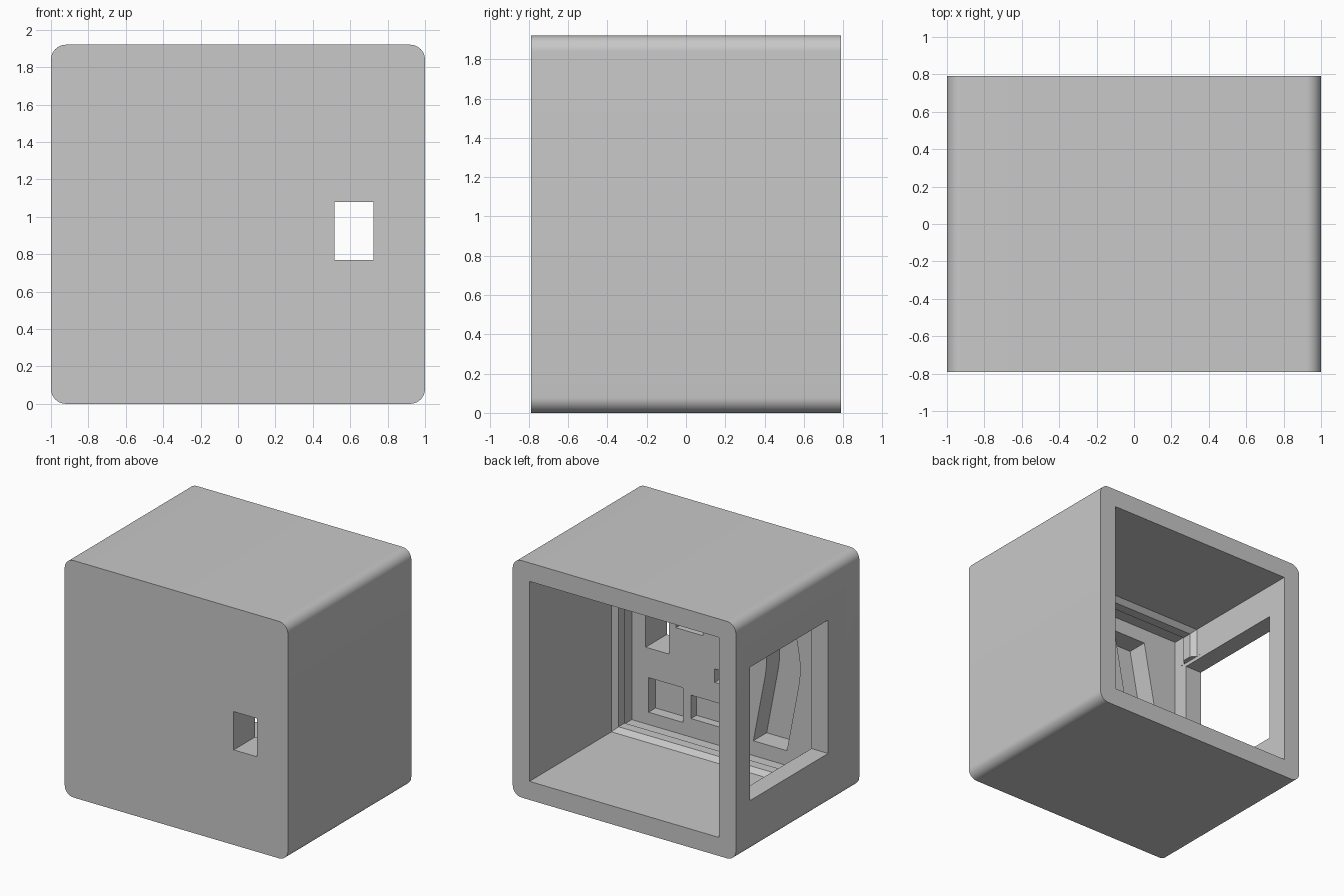
import bpy, bmesh, math

cube = bpy.data.objects.get("Cube")
if cube:
    bpy.data.objects.remove(cube, do_unlink=True)

W, D, H = 1.0, 0.79, 1.92      # half width, half depth, height
WALL = 0.15
BACKING = -0.52                # inner face of the thick front wall
MID = H / 2

grey = bpy.data.materials.new("plain_grey")
grey.use_nodes = True
colour = (0.58, 0.58, 0.58, 1)
grey.diffuse_color = colour
grey.node_tree.nodes["Principled BSDF"].inputs["Base Color"].default_value = colour


def loft(name, rings):
    """Closed solid through a list of matching rings of points."""
    bm = bmesh.new()
    loops = [[bm.verts.new(p) for p in ring] for ring in rings]
    n = len(loops[0])
    for a, b in zip(loops, loops[1:]):
        for i in range(n):
            j = (i + 1) % n
            bm.faces.new((a[i], a[j], b[j], b[i]))
    bm.faces.new(loops[0][::-1])
    bm.faces.new(loops[-1])
    bmesh.ops.recalc_face_normals(bm, faces=bm.faces)
    mesh = bpy.data.meshes.new(name)
    bm.to_mesh(mesh)
    bm.free()
    obj = bpy.data.objects.new(name, mesh)
    mesh.materials.append(grey)
    bpy.context.collection.objects.link(obj)
    return obj


def prism(name, outline, y0, y1):
    """Extrude an (x, z) outline along y."""
    return loft(name, [[(x, y, z) for x, z in outline] for y in (y0, y1)])


def rect(x0, x1, z0, z1):
    return [(x0, z0), (x1, z0), (x1, z1), (x0, z1)]


def cut(target, cutter):
    cutter.hide_render = True
    mod = target.modifiers.new("cut", 'BOOLEAN')
    mod.operation = 'DIFFERENCE'
    mod.solver = 'EXACT'
    mod.object = cutter
    bpy.context.view_layer.objects.active = target
    bpy.ops.object.modifier_apply(modifier=mod.name)
    bpy.data.objects.remove(cutter, do_unlink=True)


# Outer block with rounded lengthwise corners
R, STEPS = 0.08, 10
outline = []
for k, (sx, sz) in enumerate([(1, 1), (-1, 1), (-1, -1), (1, -1)]):
    for s in range(STEPS + 1):
        a = math.pi / 2 * (k + s / STEPS)
        outline.append((sx * (W - R) + R * math.cos(a),
                        MID + sz * (MID - R) + R * math.sin(a)))
housing = prism("housing", outline, -D, D)

# Cavity open at the back, pinched by a chamfered retaining ridge
stations = [(D + 0.1, 0), (-0.26, 0), (-0.297, 0.037), (-0.376, 0.037),
            (-0.41, 0), (BACKING, 0)]
rings = []
for y, ridge in stations:
    t = WALL + ridge
    rings.append([(x, y, z) for x, z in rect(t - W, W - t, t, H - t)])
cut(housing, loft("cavity", rings))

# Side window, and the gap it leaves in the ridge
cut(housing, prism("window", rect(-1.1, -0.7, 0.42, 1.50), -0.39, 0.61))
cut(housing, prism("ridge_gap", rect(-0.851, -0.7, 0.39, 1.53), -0.45, -0.2))

# Through slot in the front wall
cut(housing, prism("slot", rect(0.515, 0.725, 0.77, 1.08), -0.9, -0.4))

# Shallow pockets on the inside of the front wall
pockets = [(rect(0.39, 0.70, 0.25, 0.53), 0.09),
           (rect(-0.06, 0.32, 0.30, 0.49), 0.07),
           (rect(-0.10, 0.107, 0.65, 0.76), 0.07),
           (rect(0.21, 0.455, 1.00, 1.25), 0.09)]
for shape, depth in pockets:
    cut(housing, prism("pocket", shape, BACKING - depth, -0.45))

# Bent pocket with a softened elbow
edge = [(-0.54, -0.69), (-0.645, -0.14), (-0.657, -0.05),
        (-0.657, 0.05), (-0.645, 0.14), (-0.54, 0.69)]
bent = [(x, MID + z) for x, z in edge]
bent += [(x + 0.30, z) for x, z in reversed(bent)]
cut(housing, prism("bent_pocket", bent, BACKING - 0.17, -0.45))

# Smooth corners, crisp cuts
bpy.ops.object.select_all(action='DESELECT')
housing.select_set(True)
bpy.context.view_layer.objects.active = housing
bpy.ops.object.shade_smooth_by_angle(angle=math.radians(30))
